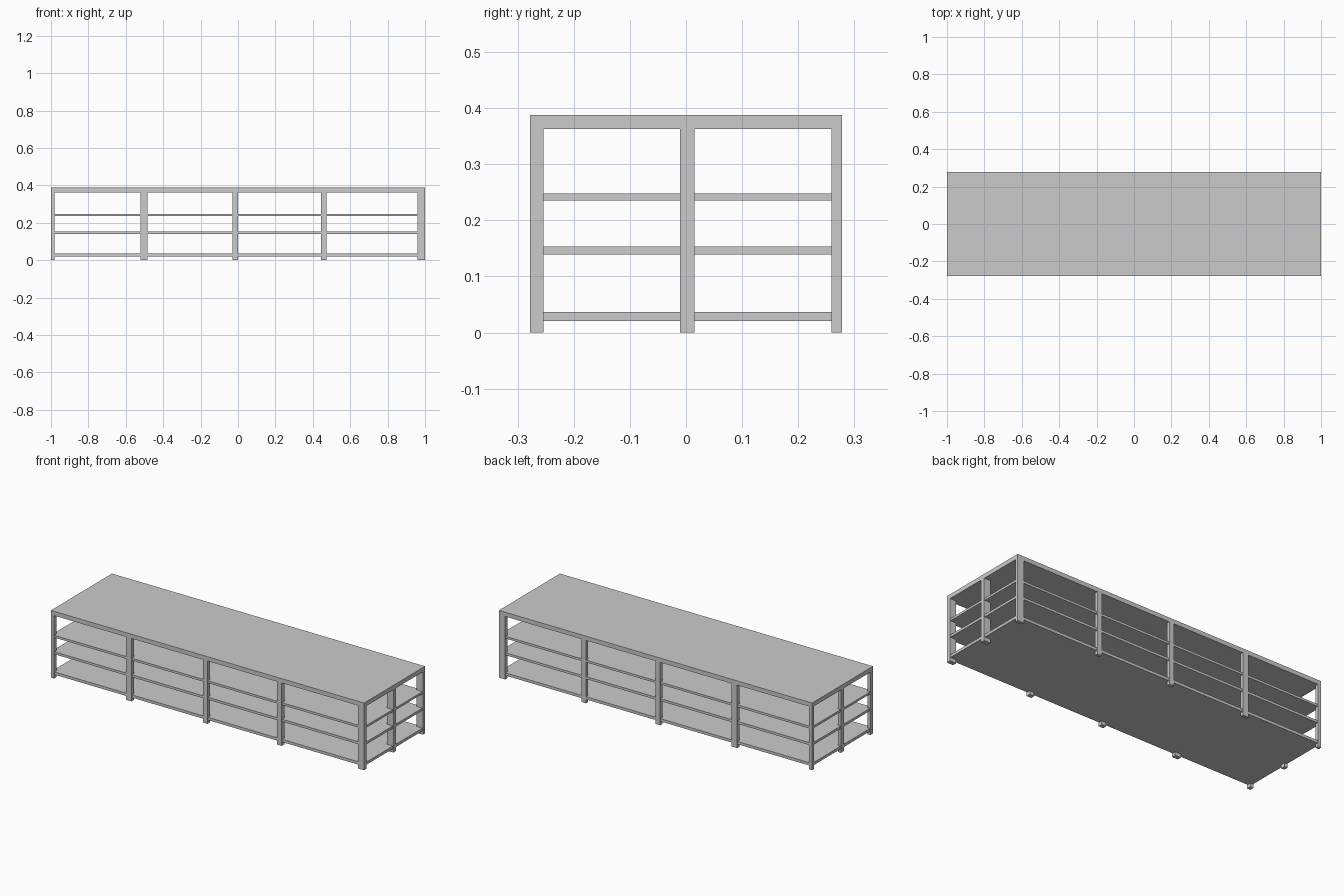
import bpy, bmesh
from mathutils import Vector

if "Cube" in bpy.data.objects:
    bpy.data.objects.remove(bpy.data.objects["Cube"])


def box(name, x, y, z):
    """Axis-aligned box from (min, max) ranges."""
    bm = bmesh.new()
    bmesh.ops.create_cube(bm, size=1)
    for v in bm.verts:
        v.co = Vector([r[0] if c < 0 else r[1] for c, r in zip(v.co, (x, y, z))])
    mesh = bpy.data.meshes.new(name)
    bm.to_mesh(mesh)
    bm.free()
    obj = bpy.data.objects.new(name, mesh)
    bpy.context.collection.objects.link(obj)
    return obj


TOP = 0.388
UNDER = 0.363
INSET = 0.003
X, Y = 1.0, 0.278

# Table top
box("top_board", (-X, X), (-Y, Y), (UNDER, TOP))

# Three shelves, set back slightly from the posts
shelves = {"bottom": (0.021, 0.037), "lower": (0.139, 0.153), "upper": (0.235, 0.248)}
for name, z in shelves.items():
    box(name + "_shelf", (-X + INSET, X - INSET), (-Y + INSET, Y - INSET), z)

# Posts around the edge: five along each long side, one mid post at each end
columns = [(-X, -0.98), (-0.522, -0.485), (-0.03, 0.0), (0.445, 0.474), (0.96, X)]
rows = {"front": (-Y, -0.254), "middle": (-0.011, 0.015), "back": (0.259, Y)}
for row, y in rows.items():
    for i, x in enumerate(columns):
        if row == "middle" and 0 < i < 4:
            continue
        box(f"{row}_post_{i + 1}", x, y, (0, UNDER))
